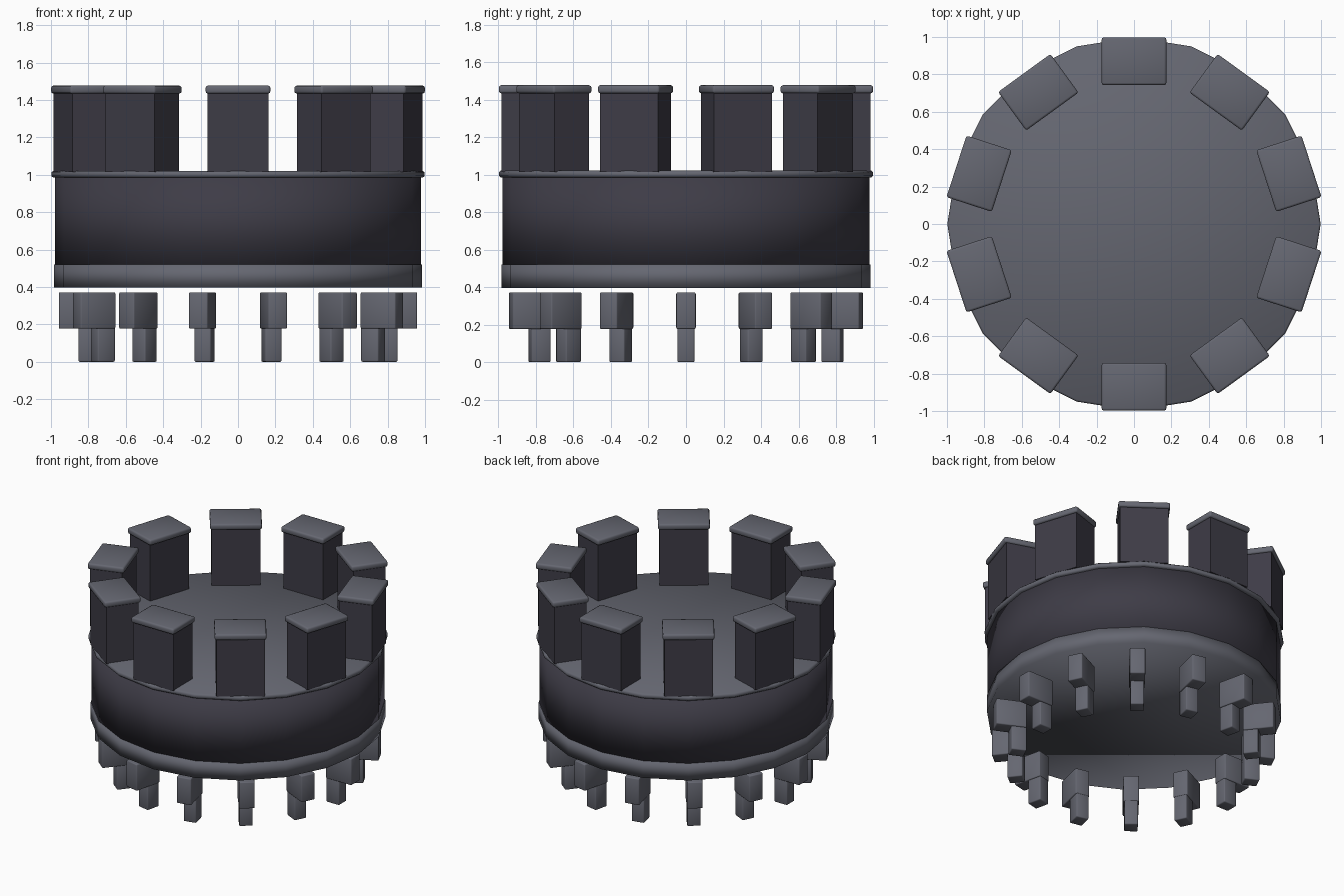
import bpy, bmesh, math
from mathutils import Matrix

if "Cube" in bpy.data.objects:
    bpy.data.objects.remove(bpy.data.objects["Cube"])

SIDES = 20


def material(name, color):
    m = bpy.data.materials.new(name)
    m.diffuse_color = (*color, 1)
    m.use_nodes = True
    m.node_tree.nodes["Principled BSDF"].inputs["Base Color"].default_value = m.diffuse_color
    return m


wall_mat = material("dark_wall", (0.048, 0.045, 0.062))
trim_mat = material("trim", (0.13, 0.135, 0.165))


def finish(name, bm, mat, angle):
    bmesh.ops.recalc_face_normals(bm, faces=bm.faces)
    me = bpy.data.meshes.new(name)
    bm.to_mesh(me)
    bm.free()
    ob = bpy.data.objects.new(name, me)
    bpy.context.collection.objects.link(ob)
    me.materials.append(mat)
    bpy.ops.object.select_all(action='DESELECT')
    ob.select_set(True)
    bpy.context.view_layer.objects.active = ob
    bpy.ops.object.shade_smooth_by_angle(angle=math.radians(angle))
    return ob


def disc(name, profile, mat):
    """Solid round slab: (radius, z) profile from bottom to top, capped at both ends."""
    bm = bmesh.new()
    rings = [[bm.verts.new((r * math.cos(math.tau * i / SIDES),
                            r * math.sin(math.tau * i / SIDES), z))
              for i in range(SIDES)] for r, z in profile]
    for lo, hi in zip(rings, rings[1:]):
        for i in range(SIDES):
            k = (i + 1) % SIDES
            bm.faces.new((lo[i], lo[k], hi[k], hi[i]))
    bm.faces.new(rings[0][::-1])
    bm.faces.new(rings[-1])
    return finish(name, bm, mat, 100)


def radial_boxes(name, count, start, r0, r1, width, z0, z1, mat, bevel=0.0):
    """Boxes repeated around the circle, each spanning r0..r1 outward."""
    for i in range(count):
        bm = bmesh.new()
        bmesh.ops.create_cube(bm, size=1)
        bmesh.ops.scale(bm, vec=(r1 - r0, width, z1 - z0), verts=bm.verts)
        bmesh.ops.translate(bm, vec=((r0 + r1) / 2, 0, (z0 + z1) / 2), verts=bm.verts)
        if bevel:
            bmesh.ops.bevel(bm, geom=bm.edges[:], offset=bevel, segments=2,
                            profile=0.5, affect='EDGES')
        a = math.radians(start) + math.tau * i / count
        bmesh.ops.rotate(bm, matrix=Matrix.Rotation(a, 3, 'Z'), verts=bm.verts)
        finish(f"{name}_{i + 1}", bm, mat, 60 if bevel else 30)


# Solid round wall between the two slabs
disc("tower_wall", [(0.978, 0.5), (0.978, 1.0)], wall_mat)

# Thin platform slab with rounded edge, carrying the merlons
disc("platform", [(0.988, 0.985), (0.998, 0.994), (0.998, 1.012), (0.988, 1.021)], trim_mat)

# Heavy closed slab at the foot of the wall
disc("base_slab", [(0.983, 0.397), (0.983, 0.52)], trim_mat)

# Merlons with capstones
radial_boxes("merlon", 10, 18, 0.758, 0.984, 0.324, 1.015, 1.44, wall_mat)
radial_boxes("merlon_cap", 10, 18, 0.743, 0.998, 0.346, 1.434, 1.477, trim_mat, 0.012)

# Stepped support brackets underneath
radial_boxes("bracket_upper", 14, 0, 0.75, 0.958, 0.104, 0.177, 0.372, trim_mat, 0.007)
radial_boxes("bracket_lower", 14, 0, 0.75, 0.853, 0.09, 0.0, 0.185, trim_mat, 0.007)
